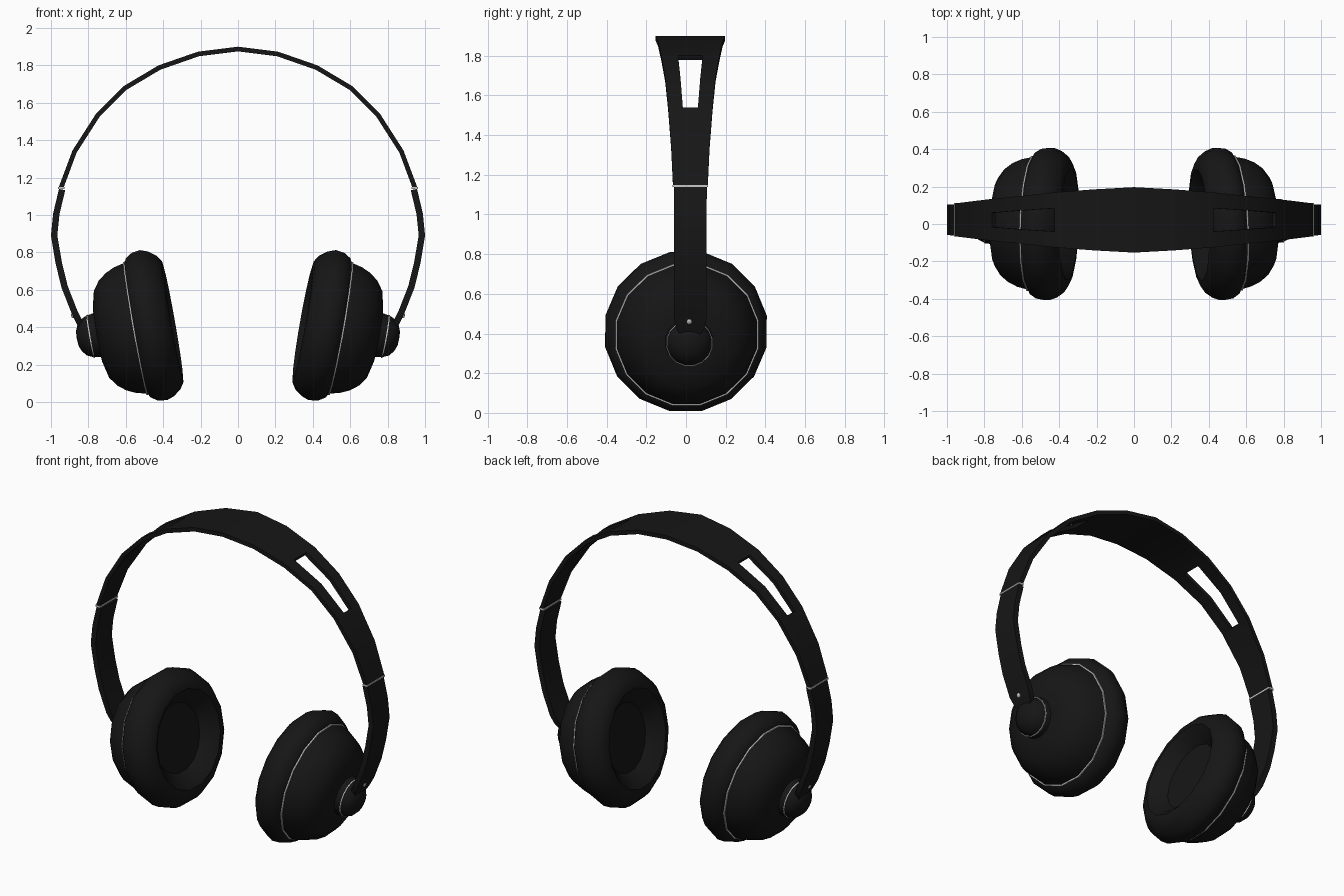
import bpy, bmesh, math
from mathutils import Vector, Matrix

if "Cube" in bpy.data.objects:
    bpy.data.objects.remove(bpy.data.objects["Cube"])


def material(name, v):
    m = bpy.data.materials.new(name)
    m.diffuse_color = (v, v, v, 1)
    m.use_nodes = True
    m.node_tree.nodes["Principled BSDF"].inputs["Base Color"].default_value = m.diffuse_color
    return m


BLACK = material("black_plastic", 0.008)
SILVER = material("silver_trim", 0.6)
YC = 0.022  # the headband sits slightly behind centre


def finish(bm, name, mat, angle=40):
    bmesh.ops.remove_doubles(bm, verts=bm.verts, dist=0.0002)
    bmesh.ops.recalc_face_normals(bm, faces=bm.faces)
    me = bpy.data.meshes.new(name)
    bm.to_mesh(me)
    bm.free()
    me.materials.append(mat)
    ob = bpy.data.objects.new(name, me)
    bpy.context.collection.objects.link(ob)
    bpy.ops.object.select_all(action='DESELECT')
    ob.select_set(True)
    bpy.context.view_layer.objects.active = ob
    bpy.ops.object.shade_smooth_by_angle(angle=math.radians(angle))
    return ob


def lathe(name, profile, frame, mat, sides=16):
    """Spin (axial, radius) points about the local x axis of frame."""
    bm = bmesh.new()
    rings = []
    for u, r in profile:
        ring = []
        for i in range(sides):
            a = 2 * math.pi * (i + 0.5) / sides
            ring.append(bm.verts.new(frame @ Vector((u, r * math.cos(a), r * math.sin(a)))))
        rings.append(ring)
    for p, q in zip(rings, rings[1:]):
        for i in range(sides):
            j = (i + 1) % sides
            bm.faces.new((p[i], p[j], q[j], q[i]))
    return finish(bm, name, mat)


def strap(name, path, thick, side, mat, slots=None):
    """Strip along (x, z, half width) points; slots = {index: slot half width}
    opens a window between neighbouring slot indices."""
    slots = slots or {}
    n = len(path)
    bm = bmesh.new()
    grid = []
    for i, (x, z, w) in enumerate(path):
        a, b = path[max(i - 1, 0)], path[min(i + 1, n - 1)]
        t = Vector((b[0] - a[0], 0, b[1] - a[1])).normalized()
        if x == 0:
            t = Vector((1, 0, 0))
        inward = Vector((t.z, 0, -t.x)) * thick
        h = slots.get(i, w * 0.4)
        layers = []
        for off in (Vector(), inward):
            row = []
            for y in (-w, -h, h, w):
                p = Vector((x, y + YC, z)) + off
                row.append(bm.verts.new((side * p.x, p.y, p.z)))
            layers.append(row)
        grid.append(layers)
    for i in range(n - 1):
        (o0, i0), (o1, i1) = grid[i], grid[i + 1]
        window = i in slots and i + 1 in slots
        for c in range(3):
            if not (window and c == 1):
                bm.faces.new((o0[c], o0[c + 1], o1[c + 1], o1[c]))
                bm.faces.new((i0[c], i0[c + 1], i1[c + 1], i1[c]))
        for c in (0, 3) + ((1, 2) if window else ()):
            bm.faces.new((o0[c], o1[c], i1[c], i0[c]))
        # window end walls
        if window:
            for k in (i, i + 1):
                if not (k - 1 in slots and k + 1 in slots):
                    o, n_ = grid[k]
                    bm.faces.new((o[1], o[2], n_[2], n_[1]))
    # strap end caps (the centre joint stays open)
    for k in (0, n - 1):
        if path[k][0] != 0:
            o, n_ = grid[k]
            for c in range(3):
                bm.faces.new((o[c], o[c + 1], n_[c + 1], n_[c]))
    return finish(bm, name, mat, 30)


headband = [(0, 1.9, .175), (.215, 1.873, .163), (.425, 1.80, .147), (.61, 1.69, .127),
            (.76, 1.54, .112), (.885, 1.345, .097), (.959, 1.147, .0875)]
arm = [(.957, 1.14, .083), (.988, 1.01, .082), (1.0, .89, .082), (.975, .74, .082),
       (.943, .61, .082), (.89, .475, .082), (.866, .425, .07), (.84, .375, .04)]
trim = [(.963, 1.149, .089), (.963, 1.139, .089)]

# (axial, radius) outlines, axial pointing away from the head
cushion = [(-.03, 0), (-.03, .21), (-.085, .26), (-.112, .3), (-.108, .335), (-.085, .37),
           (-.045, .4), (-.005, .415), (.04, .408), (.075, .385), (.09, .355), (.09, 0)]
cup = [(.08, 0), (.08, .35), (.095, .36), (.145, .348), (.195, .325), (.24, .29),
       (.275, .24), (.297, .15), (.302, 0)]
ring = [(.086, .35), (.086, .368), (.094, .368), (.094, .35), (.086, .35)]
hub = [(.28, 0), (.28, .125), (.34, .114), (.372, .1), (.395, .072), (.408, .04), (.411, 0)]
hub_ring = [(.333, .1), (.333, .119), (.339, .119), (.339, .1), (.333, .1)]

for side, label, yaw in ((1, "right", 3), (-1, "left", 2)):
    # headband half with window, metal joint line and lower arm
    strap("headband_" + label, headband, .025, side, BLACK, {2: .062, 3: .05, 4: .038})
    strap("joint_trim_" + label, trim, .035, side, SILVER)
    strap("arm_" + label, arm, .034, side, BLACK)

    # tilted ear cup assembly
    frame = (Matrix.Diagonal((side, 1, 1, 1)) @ Matrix.Translation((.4575, 0, .41))
             @ Matrix.Rotation(math.radians(yaw), 4, 'Z')
             @ Matrix.Rotation(math.radians(10), 4, 'Y'))
    lathe("ear_cushion_" + label, cushion, frame, BLACK)
    lathe("ear_cup_" + label, cup, frame, BLACK)
    lathe("cup_trim_" + label, ring, frame, SILVER)
    lathe("pivot_hub_" + label, hub, frame, BLACK)
    lathe("hub_trim_" + label, hub_ring, frame, SILVER)

    # small screw on the arm
    screw = (Matrix.Diagonal((side, 1, 1, 1)) @ Matrix.Translation((.882, .016, .462))
             @ Matrix.Rotation(math.radians(22), 4, 'Y'))
    lathe("arm_screw_" + label, [(-.02, 0), (-.02, .014), (.006, .013), (.01, .006), (.01, 0)],
          screw, SILVER, 8)
